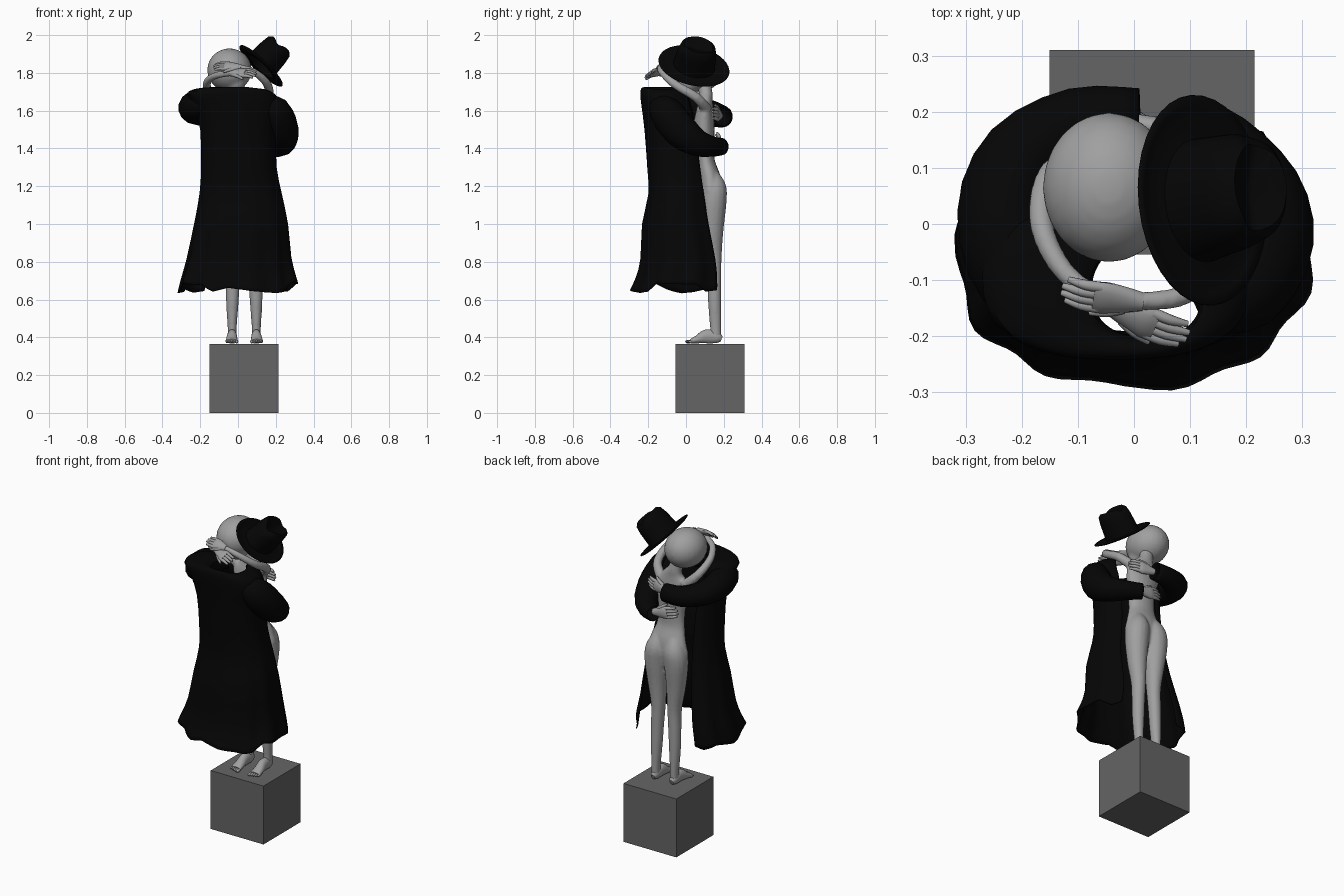
import bpy, bmesh, math, random
from mathutils import Vector, Matrix

if "Cube" in bpy.data.objects:
    bpy.data.objects.remove(bpy.data.objects["Cube"])

random.seed(4)


def material(name, v):
    m = bpy.data.materials.new(name)
    m.diffuse_color = (v, v, v, 1)
    m.use_nodes = True
    m.node_tree.nodes["Principled BSDF"].inputs["Base Color"].default_value = m.diffuse_color
    return m


CLOTH = material("black cloth", 0.0016)
SKIN = material("light grey skin", 0.35)
STONE = material("dark grey stone", 0.13)


def finish(name, bm, mat, angle=50, thickness=0, voxel=0):
    bmesh.ops.recalc_face_normals(bm, faces=bm.faces)
    me = bpy.data.meshes.new(name)
    bm.to_mesh(me)
    bm.free()
    me.materials.append(mat)
    ob = bpy.data.objects.new(name, me)
    bpy.context.collection.objects.link(ob)
    bpy.ops.object.select_all(action='DESELECT')
    ob.select_set(True)
    bpy.context.view_layer.objects.active = ob
    bpy.ops.object.shade_smooth_by_angle(angle=math.radians(angle))
    if thickness:
        s = ob.modifiers.new("thickness", 'SOLIDIFY')
        s.thickness = thickness
    if voxel:
        r = ob.modifiers.new("blend", 'REMESH')
        r.mode, r.voxel_size, r.use_smooth_shade = 'VOXEL', voxel, True
        s = ob.modifiers.new("soften", 'SMOOTH')
        s.factor, s.iterations = 0.5, 6
    return ob


def smooth_path(st, steps):
    """Catmull-Rom interpolation of position and radii together."""
    p = [Vector(s) for s in st]
    out = []
    for i in range(len(p) - 1):
        a, b, c, d = p[max(i - 1, 0)], p[i], p[i + 1], p[min(i + 2, len(p) - 1)]
        for k in range(steps):
            t = k / steps
            out.append(0.5 * (2 * b + (c - a) * t + (2 * a - 5 * b + 4 * c - d) * t * t
                              + (3 * b - a - 3 * c + d) * t ** 3))
    return out + [p[-1]]


def bridge(bm, rings, closed=True):
    for r, s in zip(rings, rings[1:]):
        n = len(r)
        for j in range(n if closed else n - 1):
            k = (j + 1) % n
            bm.faces.new((r[j], r[k], s[k], s[j]))


def loft(bm, stations, ref, sides=14, steps=4, cap_end=True):
    """Stations are x, y, z, radius along ref, radius across it."""
    st = smooth_path(stations, steps)
    pos = [Vector(s[:3]) for s in st]
    rings = []
    for i, s in enumerate(st):
        t = (pos[min(i + 1, len(pos) - 1)] - pos[max(i - 1, 0)]).normalized()
        u = Vector(ref)
        u = (u - t * u.dot(t)).normalized()
        v = t.cross(u)
        rings.append([bm.verts.new(pos[i] + u * s[3] * math.cos(a) + v * s[4] * math.sin(a))
                      for a in (2 * math.pi * j / sides for j in range(sides))])
    bridge(bm, rings)
    bm.faces.new(rings[0])
    if cap_end:
        bm.faces.new(rings[-1])


def ball(bm, center, size):
    bmesh.ops.create_uvsphere(bm, u_segments=24, v_segments=14, radius=1,
                              matrix=Matrix.LocRotScale(Vector(center), None, Vector(size)))


def hand(name, wrist, direction, palm, thumb, size=1.0):
    bm = bmesh.new()
    w, d, n = Vector(wrist), Vector(direction).normalized(), Vector(palm)
    n = (n - d * n.dot(d)).normalized()
    s = d.cross(n)
    loft(bm, [(*(w + d * q), a, b) for q, a, b in
              ((-0.015, .016, .015), (.02, .026, .015), (.05, .032, .014), (.068, .029, .009))], s)

    def finger(p, q):
        mid = (p + q) / 2 - n * 0.004
        loft(bm, [(*p, .009, .009), (*mid, .0085, .0085), (*q, .005, .005)], s, 8, 3)
    for k in (-1.5, -.5, .5, 1.5):
        base = w + d * .056 + s * k * .0145
        finger(base, base + d * (.068 - .008 * abs(k)) + n * .012)
    finger(w + d * .015 + s * thumb * .018, w + d * .068 + s * thumb * .04 + n * .008)
    bmesh.ops.scale(bm, vec=(size,) * 3, verts=bm.verts, space=Matrix.Translation(-w))
    finish(name, bm, SKIN)


# Plinth
bm = bmesh.new()
bmesh.ops.create_cube(bm, size=0.365, matrix=Matrix.Translation((0.032, 0.128, 0.1825)))
finish("plinth", bm, STONE, 20)

# Figure: torso, neck, legs and raised arms blended into one body
bm = bmesh.new()
loft(bm, [(.033, .138, 1.09, .09, .04), (.033, .132, 1.16, .135, .058), (.033, .126, 1.24, .118, .058),
          (.03, .105, 1.33, .09, .048), (.03, .098, 1.42, .086, .052), (.025, .095, 1.52, .1, .056),
          (.015, .1, 1.60, .112, .046), (.01, .105, 1.65, .07, .037), (0, .105, 1.69, .042, .036),
          (-.02, .09, 1.77, .04, .037)], (1, 0, 0), 20)
for side in (-1, 1):
    def X(o):
        return .033 + side * o
    loft(bm, [(X(.05), .135, 1.27, .035, .035), (X(.06), .146, 1.2, .065, .066),
              (X(.068), .146, 1.12, .07, .069), (X(.064), .142, .97, .056, .057),
              (X(.056), .145, .83, .041, .044), (X(.06), .149, .7, .037, .038),
              (X(.063), .152, .58, .033, .035), (X(.064), .157, .45, .024, .03),
              (X(.064), .158, .38, .024, .028)], (1, 0, 0), 16)
arms = [[(.09, .11, 1.605, .031, .031), (.158, .055, 1.67, .026, .026), (.155, -.06, 1.74, .023, .023),
         (.085, -.128, 1.805, .019, .019), (0, -.137, 1.83, .017, .017)],
        [(-.07, .115, 1.605, .031, .031), (-.145, .09, 1.68, .026, .026), (-.165, .0, 1.745, .022, .022),
         (-.12, -.09, 1.785, .019, .019), (-.03, -.15, 1.8, .017, .017)]]
for path in arms:
    loft(bm, path, (.1, .1, 1), 12)
finish("body", bm, SKIN, voxel=.007)
hand("right_raised_hand", (0, -.137, 1.83), (-1, .1, .1), (0, .8, -1), 1, 1.08)
hand("left_raised_hand", (-.03, -.15, 1.8), (.9, -.42, 0), (0, .8, -1), -1, 1.12)

bm = bmesh.new()
ball(bm, (-.045, .065, 1.815), (.118, .134, .115))
ball(bm, (-.015, .02, 1.745), (.055, .055, .05))
finish("head", bm, SKIN, voxel=.009)

# Feet with toes
for side, label in ((-1, "left"), (1, "right")):
    def X(o):
        return .033 + side * o
    bm = bmesh.new()
    loft(bm, [(X(.064), .188, .39, .014, .016), (X(.064), .165, .398, .024, .03),
              (X(.064), .11, .405, .026, .038), (X(.066), .06, .389, .031, .022),
              (X(.066), .025, .379, .033, .012)], (1, 0, 0))
    for k in range(5):
        ball(bm, (X(.066 - .026 + k * .013), .014 + .004 * k, .377),
             (.0085 - .0006 * k, .019, .0095 - .0006 * k))
    finish(label + "_foot", bm, SKIN)

# Coat: open wrap, rows of height, outer y, edge y, half width, centre x
rows = [(.66, -.288, .165, .315, 0), (.72, -.26, .165, .3, 0), (.82, -.236, .155, .275, .005),
        (1.0, -.23, .12, .248, .017), (1.16, -.198, .095, .218, .015), (1.3, -.205, .075, .2, .005),
        (1.5, -.22, .05, .2, 0), (1.62, -.235, .03, .225, -.01), (1.685, -.242, .01, .24, -.03),
        (1.715, -.238, -.01, .205, -.025), (1.725, -.222, -.04, .13, .005), (1.71, -.205, -.055, .1, .02),
        (1.65, -.2, -.05, .1, .025)]
columns = 60
first, last = math.radians(-146), math.radians(134)
key = [random.uniform(-.03, .035) for _ in range(columns // 3 + 2)]


def boxy(v, e):
    return math.copysign(abs(v) ** e, v)


bm = bmesh.new()
rings = []
for z, outer, edge, half, cx in smooth_path(rows, 2):
    depth = (edge - outer) / (1 - math.cos(last))
    low = max(0, min(1, (1.35 - z) / .68))
    ring = []
    for j in range(columns + 1):
        p = first + (last - first) * j / columns
        fold = 1 + low * (.025 * math.sin(p * 11) + .015 * math.sin(p * 5 + 1))
        i, f = j // 3, j % 3 / 3
        hem = key[i] * (1 - f) + key[i + 1] * f
        # squarer corners at the outer side, round towards the opening
        e = .8 if abs(p) < math.pi / 2 else 1
        x = cx + half * fold * boxy(math.sin(p), e)
        y = min(outer + depth - depth * fold * boxy(math.cos(p), e), edge)
        # the right shoulder hangs a little lower
        drop = .12 * max(0, x - .05) if z > 1.6 else 0
        ring.append(bm.verts.new((x, y, z + hem * low ** 4 - drop)))
    rings.append(ring)
bridge(bm, rings, closed=False)
finish("long_coat", bm, CLOTH, 40, .006)

# Sleeves wrapped round the figure, with the embracing hands
sleeves = {
    "right": [(.13, -.15, 1.63, .05, .05), (.19, -.11, 1.595, .088, .085), (.237, -.03, 1.495, .092, .084),
              (.23, .06, 1.43, .072, .07), (.16, .145, 1.41, .053, .058), (.095, .185, 1.41, .047, .046)],
    "left": [(-.13, -.15, 1.65, .05, .05), (-.2, -.09, 1.63, .078, .085), (-.235, .02, 1.615, .082, .082),
             (-.2, .12, 1.59, .07, .074), (-.1, .185, 1.57, .06, .06), (.01, .195, 1.57, .055, .048)]}
for label, path in sleeves.items():
    bm = bmesh.new()
    loft(bm, path, (0, 0, 1), 14, 3, cap_end=False)
    finish(label + "_sleeve", bm, CLOTH, 40, .006)
hand("right_embracing_hand", (.085, .174, 1.42), (-1, .0, .2), (0, -1, 0), 1, 1.2)
hand("left_embracing_hand", (.02, .176, 1.575), (1, -.15, .08), (0, -1, 0), -1, 1.2)

# Tilted hat: oval brim and creased crown from one profile
profile = [(.19, .006), (.17, .0), (.145, -.002), (.112, .002), (.108, .05), (.104, .1),
           (.096, .142), (.078, .158), (.045, .152), (.01, .148)]
tilt = (Matrix.Translation((.12, .042, 1.835)) @ Matrix.Rotation(math.radians(-13), 4, 'X')
        @ Matrix.Rotation(math.radians(42), 4, 'Y'))
bm = bmesh.new()
rings = []
for r, h in profile:
    ring = []
    for j in range(36):
        a = 2 * math.pi * j / 36
        x, y = r * .8 * math.cos(a), r * math.sin(a)
        # lengthwise crease in the top of the crown
        crease = .022 * math.exp(-(x / .03) ** 2) if h > .13 else 0
        ring.append(bm.verts.new(tilt @ Vector((x, y, h - crease))))
    rings.append(ring)
bridge(bm, rings)
bm.faces.new(rings[-1])
finish("hat", bm, CLOTH, 45, .005)
